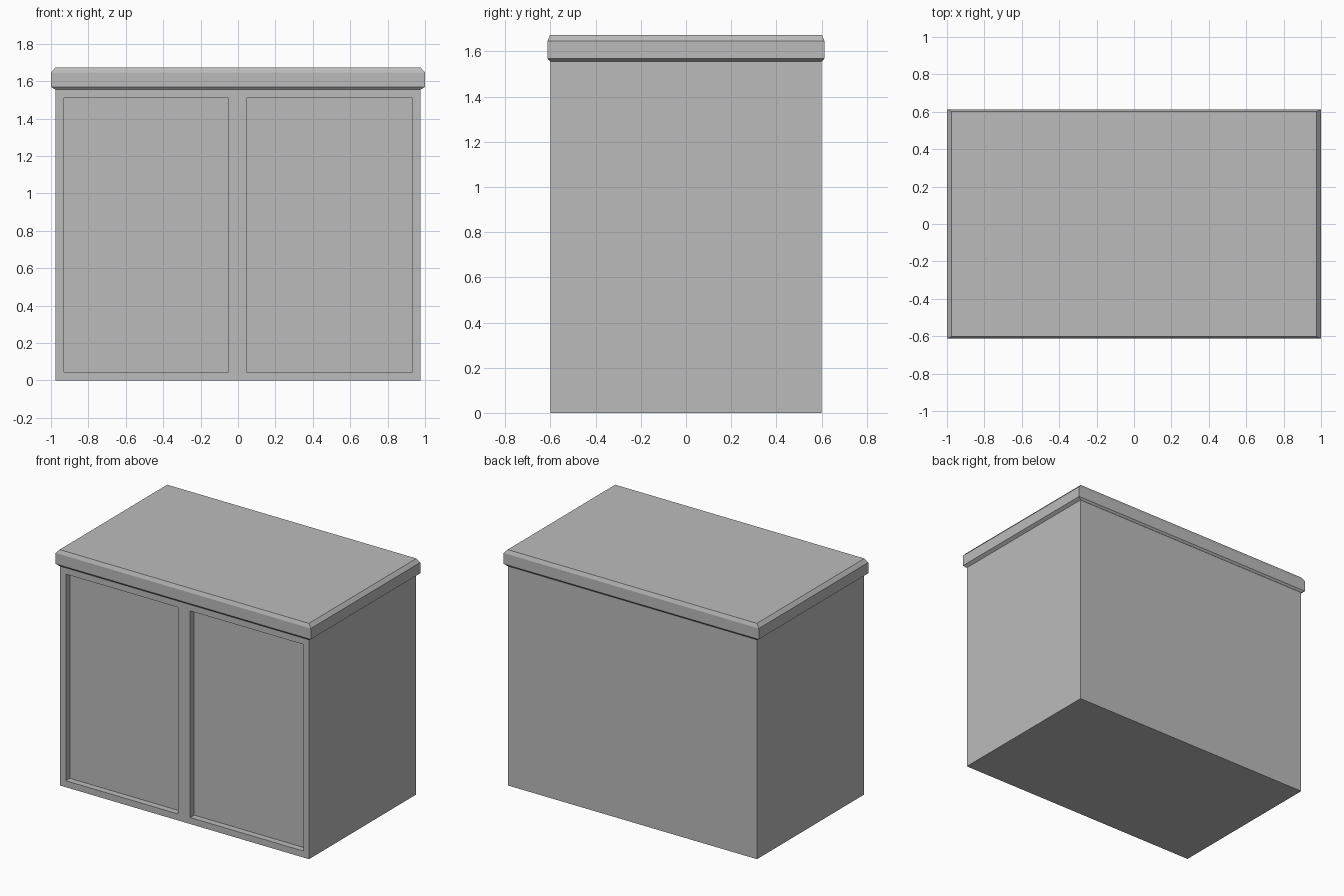
import bpy, bmesh

cube = bpy.data.objects.get("Cube")
if cube:
    bpy.data.objects.remove(cube, do_unlink=True)

grey = bpy.data.materials.new("plain_grey")
grey.use_nodes = True
grey.diffuse_color = (0.5, 0.5, 0.5, 1)
grey.node_tree.nodes["Principled BSDF"].inputs["Base Color"].default_value = (0.5, 0.5, 0.5, 1)


def finish(name, bm):
    bmesh.ops.recalc_face_normals(bm, faces=bm.faces)
    mesh = bpy.data.meshes.new(name)
    bm.to_mesh(mesh)
    bm.free()
    mesh.materials.append(grey)
    obj = bpy.data.objects.new(name, mesh)
    bpy.context.collection.objects.link(obj)
    return obj


def stacked(name, levels):
    """Solid made of rectangles (half x, half y, z) joined from bottom to top."""
    bm = bmesh.new()
    rings = [[bm.verts.new((sx * x, sy * y, z))
              for sx, sy in ((-1, -1), (1, -1), (1, 1), (-1, 1))]
             for x, y, z in levels]
    for low, high in zip(rings, rings[1:]):
        for i in range(4):
            j = (i + 1) % 4
            bm.faces.new((low[i], low[j], high[j], high[i]))
    bm.faces.new(rings[0][::-1])
    bm.faces.new(rings[-1])
    return finish(name, bm)


# Cabinet body with two recessed door panels on the front
WIDTH, DEPTH, HEIGHT, RECESS = 0.977, 0.6, 1.555, 0.045
xs = (-WIDTH, -0.93, -0.05, 0.045, 0.932, WIDTH)
zs = (0, 0.046, 1.51, HEIGHT)
bm = bmesh.new()
grid = [[bm.verts.new((x, -DEPTH, z)) for x in xs] for z in zs]
front = {}
for r in range(len(zs) - 1):
    for c in range(len(xs) - 1):
        front[r, c] = bm.faces.new((grid[r][c], grid[r][c + 1],
                                    grid[r + 1][c + 1], grid[r + 1][c]))
# Sides, top, bottom and back grow from the outline of the front
rim = [e for e in bm.edges if e.is_boundary]
swept = bmesh.ops.extrude_edge_only(bm, edges=rim)["geom"]
for v in swept:
    if isinstance(v, bmesh.types.BMVert):
        v.co.y = DEPTH
bmesh.ops.holes_fill(bm, edges=[e for e in bm.edges if e.is_boundary], sides=0)
bmesh.ops.recalc_face_normals(bm, faces=bm.faces)
# Push the door panels in
for c in (1, 3):
    panel = bmesh.ops.extrude_discrete_faces(bm, faces=[front[1, c]])["faces"][0]
    for v in panel.verts:
        v.co.y += RECESS
bmesh.ops.dissolve_limit(bm, angle_limit=0.01, verts=bm.verts, edges=bm.edges)
finish("cabinet_body", bm)

# Overhanging worktop with chamfered upper and lower edges
stacked("worktop", [(0.977, 0.601, 1.555), (1.0, 0.613, 1.569),
                    (1.0, 0.613, 1.646), (0.977, 0.602, 1.672)])
